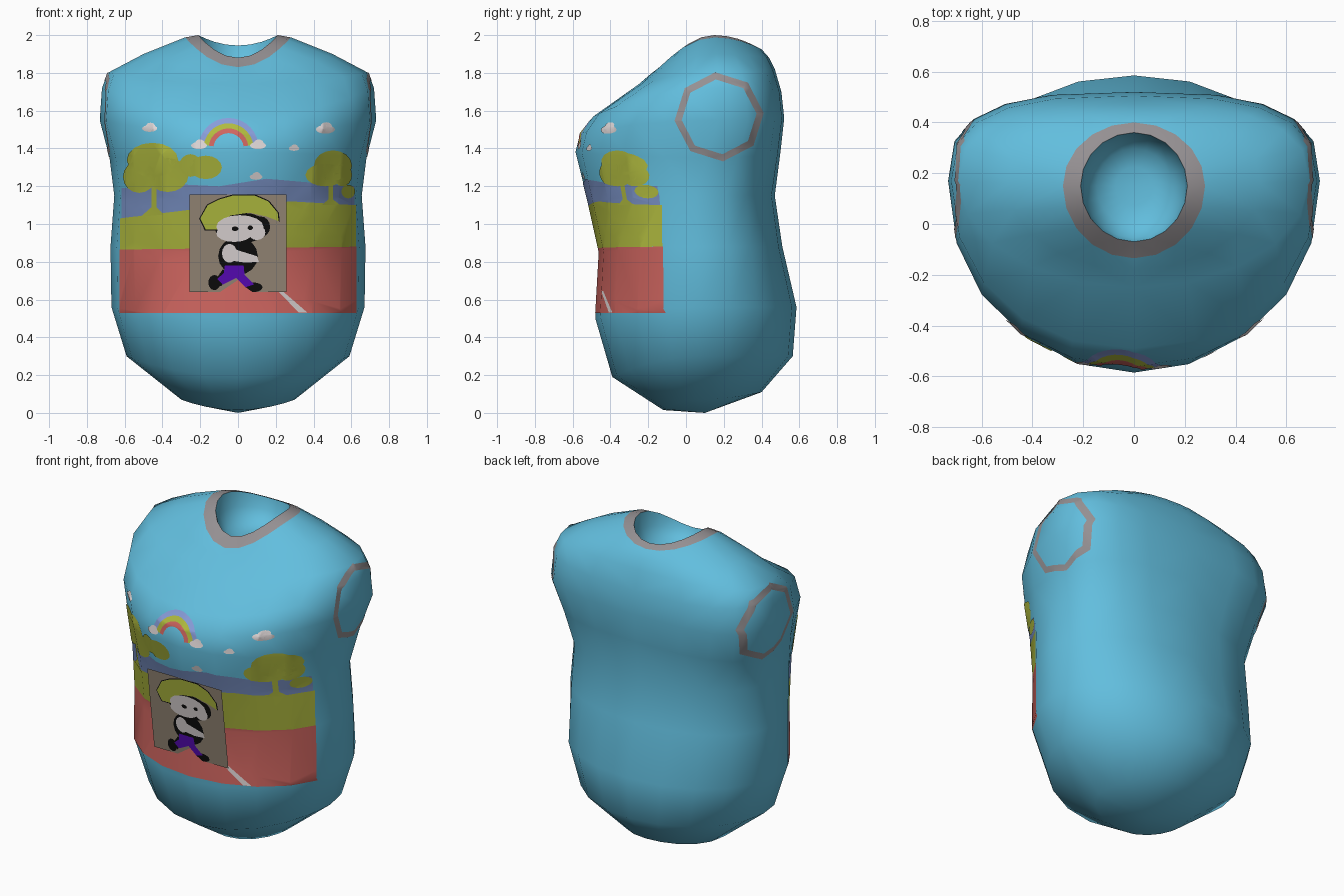
import bpy, bmesh, math
from mathutils import Vector
from mathutils.geometry import barycentric_transform

if "Cube" in bpy.data.objects:
    bpy.data.objects.remove(bpy.data.objects["Cube"])


def material(name, rgb):
    m = bpy.data.materials.new(name)
    m.diffuse_color = (*rgb, 1)
    m.use_nodes = True
    m.node_tree.nodes["Principled BSDF"].inputs["Base Color"].default_value = m.diffuse_color
    return m


BLUE = material("sky blue", (0.122, 0.515, 0.73))
GREY = material("trim grey", (0.30, 0.28, 0.29))
RED = material("brick red", (0.62, 0.13, 0.115))
OLIVE = material("olive green", (0.44, 0.50, 0.05))
HAZE = material("hill blue", (0.19, 0.28, 0.55))
LILAC = material("lilac", (0.25, 0.34, 0.70))
WHITE = material("cloud white", (0.74, 0.68, 0.68))
TAUPE = material("card taupe", (0.31, 0.25, 0.19))
BLACK = material("black", (0.004, 0.004, 0.004))
PURPLE = material("purple", (0.10, 0.003, 0.49))


def finish(bm, name, mats):
    me = bpy.data.meshes.new(name)
    bm.to_mesh(me)
    bm.free()
    ob = bpy.data.objects.new(name, me)
    bpy.context.collection.objects.link(ob)
    for m in mats:
        me.materials.append(m)
    for o in bpy.context.selected_objects:
        o.select_set(False)
    ob.select_set(True)
    bpy.context.view_layer.objects.active = ob
    bpy.ops.object.shade_smooth_by_angle(angle=math.radians(60))
    return ob


# Shirt body: lofted rings
# (side x, y, z, front y, z, back y, z, front squareness, back squareness)
SEG = 20
RINGS = [
    (.30, .05, .07, -.12, .015, .40, .11, 2, 2),
    (.59, .07, .30, -.39, .19, .565, .30, 2, 2),
    (.67, .07, .56, -.48, .50, .585, .56, 2, 2.1),
    (.675, .07, .88, -.46, .85, .51, .88, 2, 2.2),
    (.655, .05, 1.15, -.52, 1.12, .47, 1.15, 2, 2.4),
    (.68, .11, 1.35, -.585, 1.38, .50, 1.38, 2.05, 2.7),
    (.732, .17, 1.55, -.56, 1.48, .52, 1.56, 2.15, 2.9),
    (.72, .17, 1.72, -.49, 1.57, .505, 1.70, 2.15, 2.8),
    (.69, .17, 1.80, -.25, 1.74, .47, 1.82, 2, 2.6),
    (.50, .16, 1.90, -.18, 1.80, .44, 1.88, 2, 2.2),
    (.28, .15, 1.988, -.135, 1.83, .40, 1.925, 2, 2),
    (.21, .15, 2.0, -.07, 1.88, .36, 1.945, 2, 2),
]


def ring_point(r, i):
    sx, sy, sz, fy, fz, by, bz, fn, bn = r
    t = 2 * math.pi * i / SEG
    s, c = math.sin(t), math.cos(t)
    ey, ez, n = (by, bz, bn) if c < 0 else (fy, fz, fn)
    x = math.copysign(abs(s) ** (2 / n), s) * sx
    y = sy + (ey - sy) * abs(c) ** (2 / n)
    return Vector((x, y, sz + (ez - sz) * c * c))


bm = bmesh.new()
rows = [[bm.verts.new(ring_point(r, i)) for i in range(SEG)] for r in RINGS]
tip = bm.verts.new((0, .1, 0))
for i in range(SEG):
    j = (i + 1) % SEG
    bm.faces.new((tip, rows[0][j], rows[0][i]))
    for k in range(len(rows) - 1):
        f = bm.faces.new((rows[k][i], rows[k][j], rows[k + 1][j], rows[k + 1][i]))
        f.material_index = int(k == len(rows) - 2)  # grey collar band
bmesh.ops.triangulate(bm, faces=bm.faces[:])
bm.normal_update()
TRIS = [([v.co.copy() for v in f.verts], [v.normal.copy() for v in f.verts], f.normal.copy())
        for f in bm.faces]
finish(bm, "shirt_body", [BLUE, GREY])

# Neck lining: bowl inside the collar
bm = bmesh.new()
rim = [ring_point(RINGS[-1], i) for i in range(SEG)]
mid = Vector((0, .15, 1.79))
loops = []
for s, drop in ((1, 0), (.93, .45), (.7, .85), (.35, .98)):
    loops.append([bm.verts.new((p.x * s, mid.y + (p.y - mid.y) * s, p.z + (mid.z - p.z) * drop))
                  for p in rim])
low = bm.verts.new(mid)
for i in range(SEG):
    j = (i + 1) % SEG
    for a, b in zip(loops, loops[1:]):
        bm.faces.new((a[i], a[j], b[j], b[i]))
    bm.faces.new((loops[-1][i], loops[-1][j], low))
finish(bm, "neck_lining", [BLUE])


# Painted shapes: clip flat outlines against the body facets so they hug the surface
def cross(a, b, p):
    return (b[0] - a[0]) * (p[1] - a[1]) - (b[1] - a[1]) * (p[0] - a[0])


def ccw(poly):
    return poly if cross(*poly[:3]) > 0 else poly[::-1]


def clip(poly, tri):
    for a, b in zip(tri, tri[1:] + tri[:1]):
        out = []
        for p, q in zip(poly, poly[1:] + poly[:1]):
            dp, dq = cross(a, b, p), cross(a, b, q)
            if dp >= 0:
                out.append(p)
            if dp * dq < 0:
                t = dp / (dp - dq)
                out.append((p[0] + (q[0] - p[0]) * t, p[1] + (q[1] - p[1]) * t))
        poly = out
        if len(poly) < 3:
            return []
    return poly


def split(polys):
    bm = bmesh.new()
    for poly in polys:
        bm.faces.new([bm.verts.new((a, b, 0)) for a, b in poly])
    bmesh.ops.triangulate(bm, faces=bm.faces[:])
    tris = [[(v.co.x, v.co.y) for v in f.verts] for f in bm.faces if f.calc_area() > 1e-8]
    bm.free()
    return tris


def decal(name, polys, mat, layer, axis=0, out=(0, -1, 0)):
    bm, out, lift = bmesh.new(), Vector(out), .0022 * layer
    pieces = split(polys)
    for cos, nors, fn in TRIS:
        if fn.dot(out) < .1:
            continue
        flat = [(c[axis], c.z) for c in cos]
        flat3 = [Vector((*p, 0)) for p in flat]
        top = [c + n * lift for c, n in zip(cos, nors)]
        for piece in pieces:
            cut = clip(piece, ccw(flat))
            if cut:
                f = bm.faces.new([bm.verts.new(barycentric_transform(Vector((*p, 0)), *flat3, *top))
                                  for p in cut])
                f.normal_update()
                if f.normal.dot(out) < 0:
                    f.normal_flip()
    bmesh.ops.remove_doubles(bm, verts=bm.verts[:], dist=.0004)
    return finish(bm, name, [mat])


def ell(cx, cz, rx, rz, n=16):
    return [(cx + rx * math.cos(2 * math.pi * i / n), cz + rz * math.sin(2 * math.pi * i / n))
            for i in range(n)]


def arc(cx, cz, r0, r1, a0, a1, n):
    def pt(r, i):
        t = math.radians(a0 + (a1 - a0) * i / n)
        return cx + r * math.cos(t), cz + r * math.sin(t)
    return [[pt(r0, i), pt(r1, i), pt(r1, i + 1), pt(r0, i + 1)] for i in range(n)]


# Armhole trims
for side, sign in (("right", 1), ("left", -1)):
    decal(side + "_armhole_trim", arc(.175, 1.567, .198, .236, 5, 365, 8), GREY, 1, 1, (sign, 0, 0))

# Landscape bands
decal("ground_band", [[(-.625, .53), (.625, .53), (.625, .88), (-.625, .865)]], RED, 1)
decal("meadow_band", [[(-.622, .865), (.622, .88), (.622, 1.10), (.28, 1.12),
                       (-.26, 1.075), (-.622, 1.03)]], OLIVE, 1)
decal("hill_band", [[(-.615, 1.03), (-.26, 1.075), (.28, 1.12), (.615, 1.10), (.615, 1.20),
                     (.38, 1.22), (.15, 1.24), (-.1, 1.20), (-.3, 1.21), (-.615, 1.19)]], HAZE, 1)
decal("path_line", [[(.21, .645), (.32, .532), (.365, .532), (.235, .645)]], WHITE, 2)

# Trees
decal("left_trees", [ell(-.45, 1.34, .135, .09), ell(-.52, 1.25, .085, .085),
                     ell(-.37, 1.26, .11, .09), ell(-.17, 1.30, .085, .062),
                     ell(-.25, 1.31, .06, .06),
                     [(-.51, 1.04), (-.39, 1.05), (-.43, 1.09), (-.43, 1.20),
                      (-.455, 1.20), (-.455, 1.09)]], OLIVE, 2)
decal("right_trees", [ell(.50, 1.31, .10, .08), ell(.46, 1.26, .105, .06),
                      ell(.55, 1.26, .05, .06), ell(.58, 1.172, .036, .036),
                      [(.44, 1.10), (.54, 1.10), (.50, 1.13), (.50, 1.22),
                       (.475, 1.22), (.475, 1.13)]], OLIVE, 2)

# Rainbow and clouds
for name, r0, r1, mat in (("outer", .132, .16, LILAC), ("middle", .105, .132, OLIVE),
                          ("inner", .08, .105, RED)):
    decal("rainbow_" + name, arc(-.05, 1.40, r0, r1, 8, 172, 14), mat, 1)
clouds = []
for cx, cz, w in ((-.465, 1.505, .04), (.46, 1.50, .05), (-.205, 1.415, .042),
                  (.105, 1.415, .042), (.295, 1.40, .028), (.095, 1.25, .034)):
    clouds += [ell(cx, cz, w, w * .45), ell(cx + w * .1, cz + w * .3, w * .6, w * .45)]
decal("clouds", clouds, WHITE, 2)


# Card on the chest with a cartoon animal in a hat
def card(name, polys, mat, layer):
    bm = bmesh.new()
    for tri in split(polys):
        bm.faces.new([bm.verts.new((a, -.462 - (b - .64) * .134 - .0015 * layer, b))
                      for a, b in ccw(tri)])
    bmesh.ops.remove_doubles(bm, verts=bm.verts[:], dist=.0001)
    finish(bm, name, [mat])


hat = [(-.20, 1.03), (-.16, 1.10), (-.10, 1.13), (-.03, 1.15), (.09, 1.15), (.16, 1.12),
       (.21, 1.06), (.215, 1.015), (.15, 1.04), (.06, 1.06), (-.04, 1.045), (-.11, .97),
       (-.17, .97)]
card("picture_card", [[(-.257, .64), (.257, .64), (.257, 1.157), (-.257, 1.157)]], TAUPE, 0)
card("figure_outline", [[(x * 1.03, 1.06 + (z - 1.06) * 1.06) for x, z in hat],
                        ell(.02, .98, .145, .08), ell(.12, .985, .05, .055)], BLACK, 1)
card("figure_body", [ell(.0, .83, .105, .10), ell(-.125, .69, .032, .04),
                     ell(.085, .665, .045, .025),
                     [(-.13, .69), (-.08, .76), (-.04, .74), (-.09, .67)]], BLACK, 1.5)
card("hat", [hat], OLIVE, 2)
card("figure_face", [ell(.01, .985, .125, .062), ell(-.02, .95, .095, .045),
                     ell(.10, .955, .045, .04)], WHITE, 2.3)
card("figure_arms", [ell(-.045, .845, .04, .05),
                     [(-.08, .84), (-.03, .87), (.10, .83), (.11, .80),
                      (.04, .795), (-.06, .81)]], WHITE, 2)
card("figure_shorts", [[(-.07, .78), (.03, .78), (.035, .73), (.085, .68), (.04, .665),
                        (-.01, .715), (-.08, .68), (-.11, .71), (-.075, .74)]], PURPLE, 2)
card("figure_eyes", [ell(-.015, .975, .018, .012), ell(.065, .98, .014, .012)], BLACK, 3)
